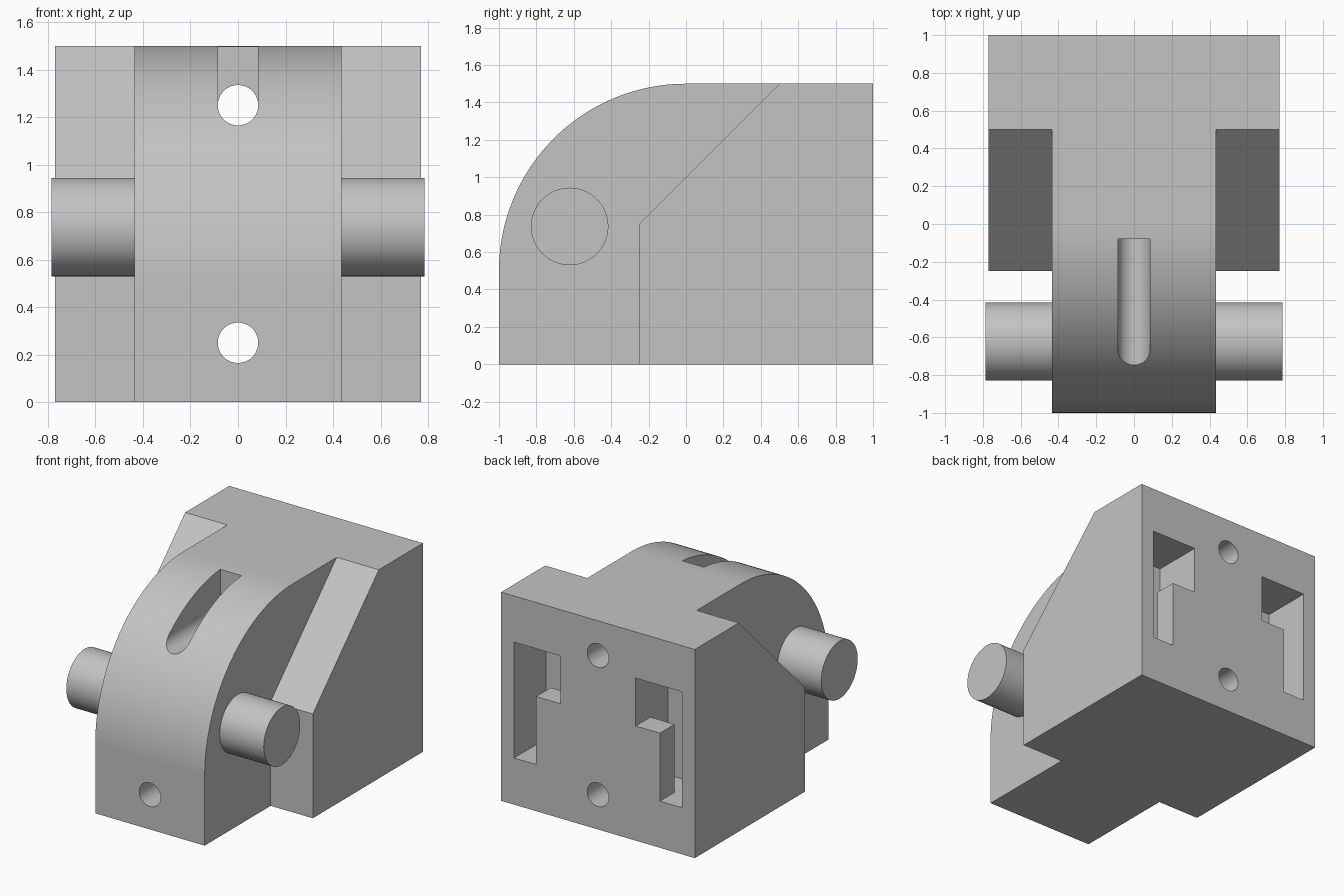
import bpy, bmesh, math
from mathutils import Vector

if "Cube" in bpy.data.objects:
    bpy.data.objects.remove(bpy.data.objects["Cube"], do_unlink=True)

grey = bpy.data.materials.new("plain grey")
grey.use_nodes = True
COLOUR = (0.55, 0.55, 0.55, 1)
grey.diffuse_color = COLOUR
grey.node_tree.nodes["Principled BSDF"].inputs["Base Color"].default_value = COLOUR


def prism(name, points, push):
    """Extrude a closed 3D outline along the push vector."""
    bm = bmesh.new()
    face = bm.faces.new([bm.verts.new(p) for p in points])
    ext = bmesh.ops.extrude_face_region(bm, geom=[face])
    moved = [v for v in ext["geom"] if isinstance(v, bmesh.types.BMVert)]
    bmesh.ops.translate(bm, verts=moved, vec=Vector(push))
    bmesh.ops.recalc_face_normals(bm, faces=bm.faces)
    mesh = bpy.data.meshes.new(name)
    bm.to_mesh(mesh)
    bm.free()
    mesh.materials.append(grey)
    obj = bpy.data.objects.new(name, mesh)
    bpy.context.collection.objects.link(obj)
    return obj


def side_prism(name, yz, x0, x1):
    return prism(name, [(x0, y, z) for y, z in yz], (x1 - x0, 0, 0))


def box(name, x0, x1, y0, y1, z0, z1):
    return side_prism(name, [(y0, z0), (y1, z0), (y1, z1), (y0, z1)], x0, x1)


def circle(a, b, r, n=64):
    return [(a + r * math.cos(math.tau * i / n), b + r * math.sin(math.tau * i / n))
            for i in range(n)]


def activate(obj):
    bpy.ops.object.select_all(action="DESELECT")
    obj.select_set(True)
    bpy.context.view_layer.objects.active = obj


def cut(target, cutter):
    """Subtract the cutter and remove it."""
    mod = target.modifiers.new("cut", "BOOLEAN")
    mod.operation = "DIFFERENCE"
    mod.solver = "EXACT"
    mod.object = cutter
    activate(target)
    bpy.ops.object.modifier_apply(modifier=mod.name)
    bpy.data.objects.remove(cutter, do_unlink=True)


# Full-width block with a rounded front shoulder
STEPS = 48
arc = [(-math.cos(math.pi / 2 * i / STEPS), 0.5 + math.sin(math.pi / 2 * i / STEPS))
       for i in range(STEPS + 1)]
body = side_prism("body", [(1, 0), (-1, 0)] + arc + [(1, 1.5)], -0.77, 0.77)

# Side notches leave a narrow nose and sloped wings
notch = [(-0.25, -0.2), (-0.25, 0.75), (0.7, 1.7), (-1.2, 1.7), (-1.2, -0.2)]
for s in (-1, 1):
    cut(body, side_prism("notch_cutter", notch, s * 0.435, s))

# Two bolt holes from front to back, the upper one opened by a slot
HOLE = 0.085
for z in (0.25, 1.25):
    ring = [(x, -1.2, h) for x, h in circle(0, z, HOLE)]
    cut(body, prism("hole_cutter", ring, (0, 2.4, 0)))
cut(body, box("slot_cutter", -HOLE, HOLE, -1.2, -0.08, 1.255, 1.7))

# Hanger pockets in the back, each with a lip over the lower inner part
for s in (-1, 1):
    pocket = box("pocket_cutter", s * 0.30, s * 0.668, 0.635, 1.1, 0.335, 1.168)
    cut(pocket, box("lip_space", s * 0.2, s * 0.492, 0.833, 1.2, 0.2, 0.824))
    cut(body, pocket)

# Round side pins
pins = [side_prism(name, circle(-0.622, 0.737, 0.207), s * 0.42, s * 0.785)
        for s, name in ((1, "left_pin"), (-1, "right_pin"))]

# Smooth curved faces, keep hard edges
for obj in [body] + pins:
    activate(obj)
    bpy.ops.object.shade_smooth_by_angle(angle=math.radians(30))
    obj.modifiers.new("even_normals", "WEIGHTED_NORMAL").keep_sharp = True
